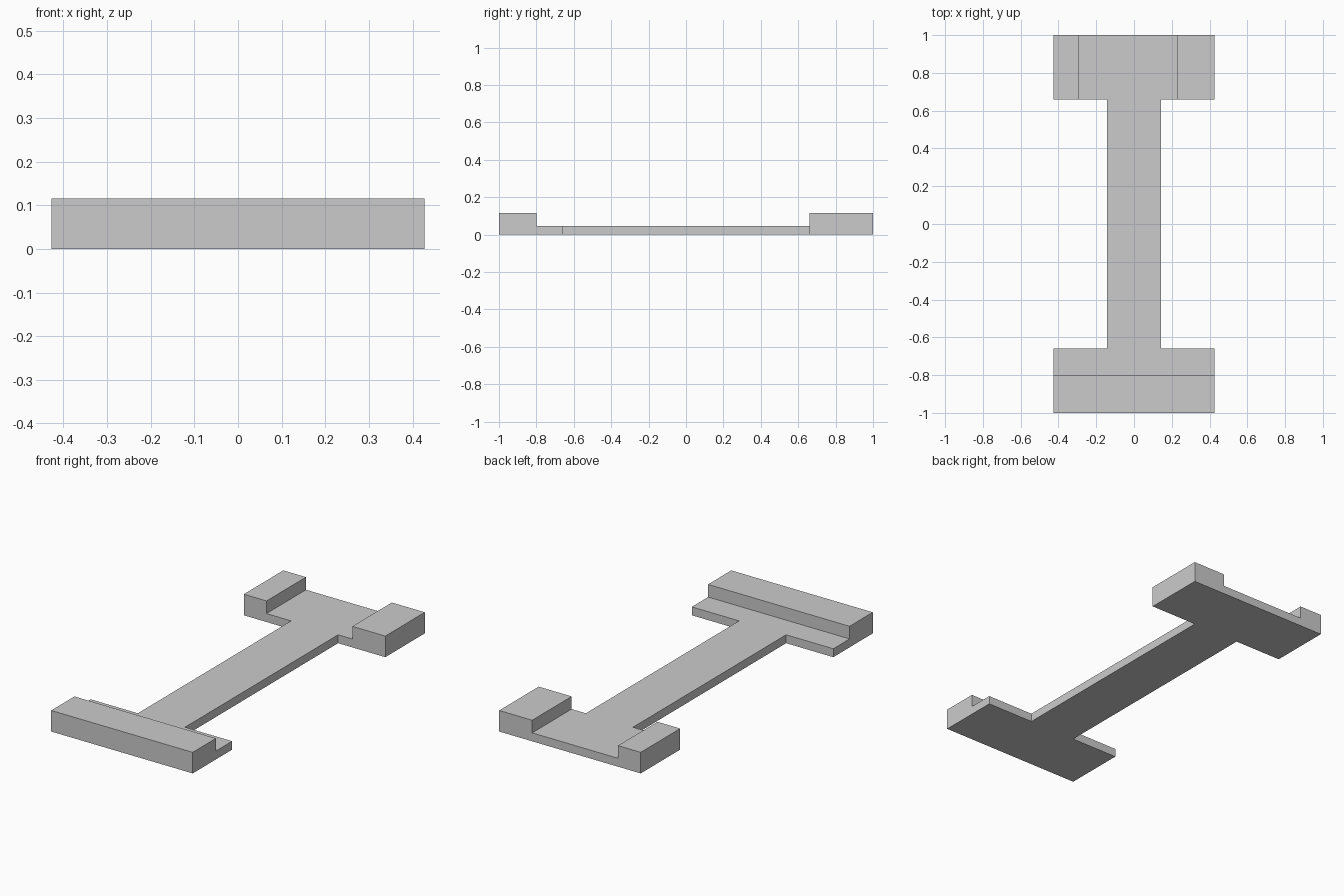
import bpy
import bmesh

cube = bpy.data.objects.get("Cube")
if cube:
    bpy.data.objects.remove(cube, do_unlink=True)

# Key dimensions
HALF_W, HALF_L, STEM = 0.427, 1.0, 0.142
FLANGE_Y, RAIL_Y = 0.66, -0.8
POST_RIGHT, POST_LEFT = -0.29, 0.228
PLATE_H, BLOCK_H = 0.046, 0.115

grey = bpy.data.materials.new("light_grey")
grey.use_nodes = True
colour = (0.6, 0.6, 0.6, 1)
grey.diffuse_color = colour
grey.node_tree.nodes["Principled BSDF"].inputs["Base Color"].default_value = colour


def in_plate(x, y):
    """Plan outline: two wide end flanges joined by a narrow stem."""
    return abs(y) > FLANGE_Y or abs(x) < STEM


def is_raised(x, y):
    """Full-width front rail and two uneven back posts."""
    return y < RAIL_Y or (y > FLANGE_Y and not POST_RIGHT < x < POST_LEFT)


def raise_faces(bm, faces, height):
    """Extrude a region straight up, leaving no internal faces behind."""
    made = bmesh.ops.extrude_face_region(bm, geom=faces)["geom"]
    verts = [v for v in made if isinstance(v, bmesh.types.BMVert)]
    bmesh.ops.translate(bm, verts=verts, vec=(0, 0, height))
    return [f for f in made if isinstance(f, bmesh.types.BMFace)]


# Plan cells
xs = (-HALF_W, POST_RIGHT, -STEM, STEM, POST_LEFT, HALF_W)
ys = (-HALF_L, RAIL_Y, -FLANGE_Y, FLANGE_Y, HALF_L)
bm = bmesh.new()
cells = []
for x0, x1 in zip(xs, xs[1:]):
    for y0, y1 in zip(ys, ys[1:]):
        if in_plate((x0 + x1) / 2, (y0 + y1) / 2):
            corners = ((x0, y0), (x1, y0), (x1, y1), (x0, y1))
            cells.append(bm.faces.new([bm.verts.new((x, y, 0)) for x, y in corners]))
bmesh.ops.remove_doubles(bm, verts=bm.verts[:], dist=0.0001)

# Plate: keep the underside while lifting the top
underside = bm.faces[:]
dup = bmesh.ops.duplicate(bm, geom=underside)["geom"]
bottom = [f for f in dup if isinstance(f, bmesh.types.BMFace)]
top = raise_faces(bm, underside, PLATE_H)
bmesh.ops.remove_doubles(bm, verts=bm.verts[:], dist=0.0001)

# Raised rail and posts
raised = [f for f in top if f.is_valid and is_raised(*f.calc_center_median().xy)]
raise_faces(bm, raised, BLOCK_H - PLATE_H)

# Clean flat faces and outward normals
bmesh.ops.recalc_face_normals(bm, faces=bm.faces[:])
bmesh.ops.dissolve_limit(bm, angle_limit=0.01, verts=bm.verts[:], edges=bm.edges[:])
bmesh.ops.recalc_face_normals(bm, faces=bm.faces[:])

mesh = bpy.data.meshes.new("stepped_plate")
bm.to_mesh(mesh)
bm.free()
mesh.materials.append(grey)
plate = bpy.data.objects.new("stepped_plate", mesh)
bpy.context.collection.objects.link(plate)
